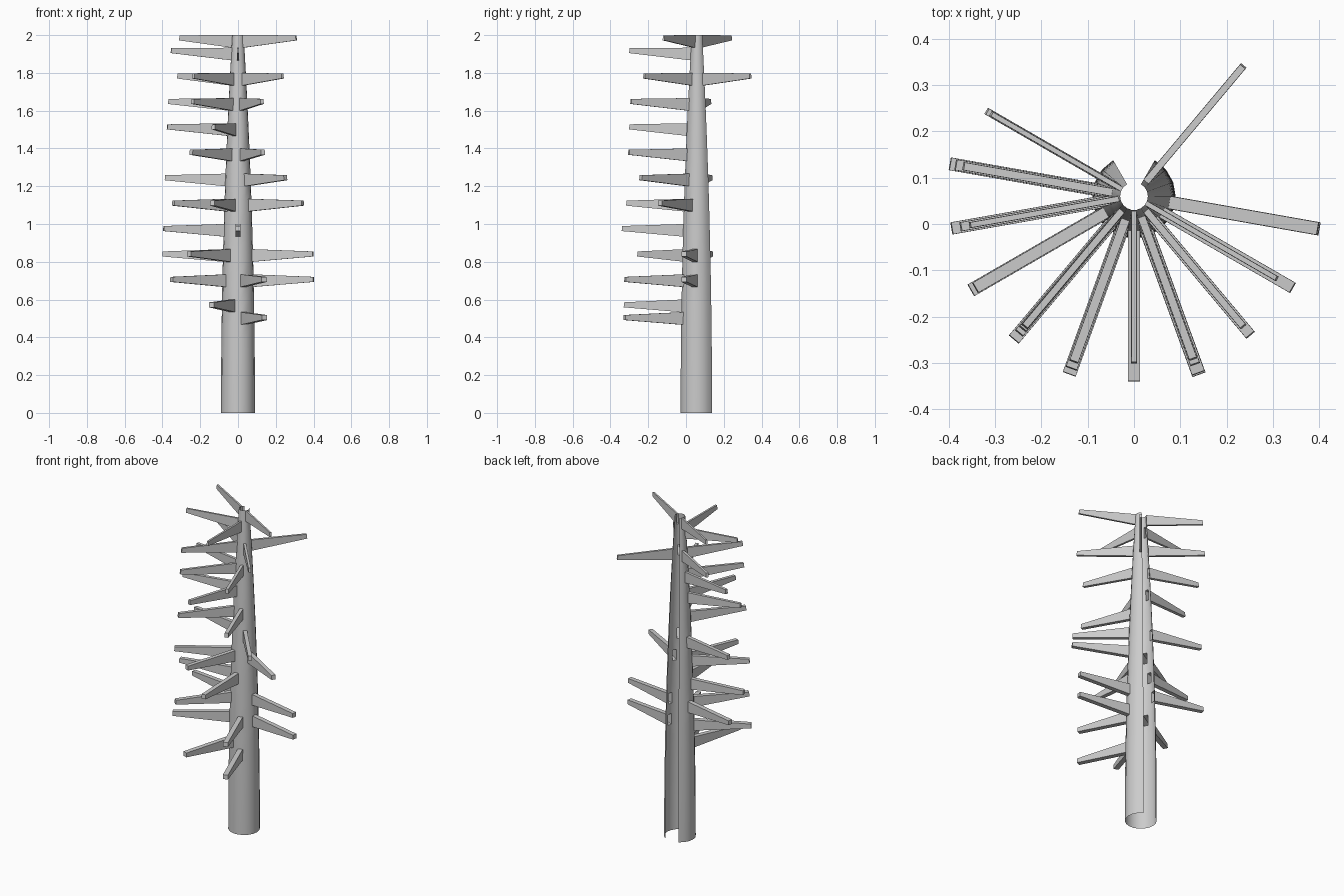
import bpy, bmesh
from math import radians, cos, sin
from mathutils import Vector

if "Cube" in bpy.data.objects:
    bpy.data.objects.remove(bpy.data.objects["Cube"])

AXIS_Y = 0.06      # trunk axis sits behind the model centre
ROWS = 30          # trunk rings over the 2 unit height
STEP = 20          # degrees per trunk facet
START, COLS = 120, 15   # open strip at the back, 60 to 120 degrees
LENGTH = 0.325     # branch length
TIP = 0.4          # branch tip height relative to its base

# row index -> branch directions in degrees
BRANCHES = {
    7: [-70], 8: [-110],
    10: [-150, -70, -10],
    12: [-130, 170, -10],
    14: [-90, -170],
    16: [-110, -150, -30],
    18: [170, -50],
    20: [-130, -70],
    22: [-110, -170],
    24: [170, -130, -70],
    26: [50, 150, -130, -50],
    28: [-90, -170],
    29: [150, -30],
}


def radius(z):
    return 0.09 - 0.06 * (z / 2) ** 2


# trunk: tapering open shell
bm = bmesh.new()
grid = []
for k in range(ROWS + 1):
    z = 2 * k / ROWS
    r = radius(z)
    grid.append([bm.verts.new((r * cos(radians(START + STEP * c)),
                               AXIS_Y + r * sin(radians(START + STEP * c)), z))
                 for c in range(COLS + 1)])

faces = {}
for k in range(ROWS):
    for c in range(COLS):
        a, b = grid[k], grid[k + 1]
        faces[k, c] = bm.faces.new((a[c], a[c + 1], b[c + 1], b[c]))
bm.normal_update()

# branches: trunk facets pulled out along their normals, flattened at the tip
picked = [faces[k, int(((ang - START) % 360) // STEP)]
          for k, angles in BRANCHES.items() for ang in angles]
tips = bmesh.ops.extrude_discrete_faces(bm, faces=picked)['faces']
for f in tips:
    f.normal_update()
    push = f.normal * LENGTH
    mid = f.calc_center_median()
    for v in f.verts:
        v.co.z = mid.z + (v.co.z - mid.z) * TIP
        v.co += push

# even out the width at the tip end and keep the top level with 2 units
bm.normal_update()
for v in bm.verts:
    v.co.z = min(v.co.z, 2.0)

mesh = bpy.data.meshes.new("branched_trunk")
bm.to_mesh(mesh)
bm.free()
trunk = bpy.data.objects.new("branched_trunk", mesh)
bpy.context.collection.objects.link(trunk)

# smooth trunk with crisp branch edges
bpy.context.view_layer.objects.active = trunk
trunk.select_set(True)
bpy.ops.object.shade_smooth_by_angle(angle=radians(30))
